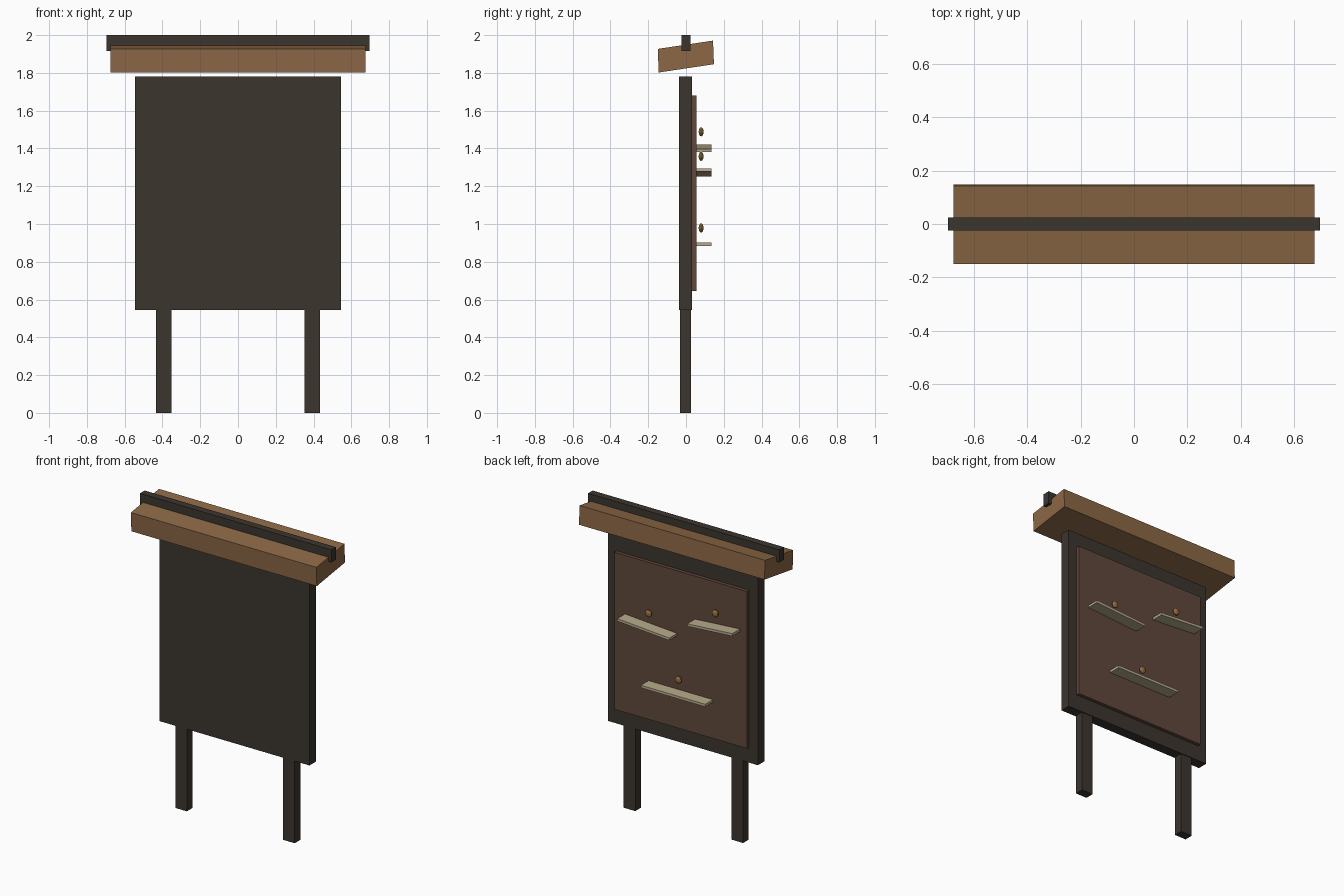
import bpy, math

if "Cube" in bpy.data.objects:
    bpy.data.objects.remove(bpy.data.objects["Cube"])


def material(name, r, g, b):
    m = bpy.data.materials.new(name)
    m.diffuse_color = (r, g, b, 1)
    m.use_nodes = True
    m.node_tree.nodes["Principled BSDF"].inputs["Base Color"].default_value = m.diffuse_color
    return m


dark_wood = material("dark wood", 0.045, 0.036, 0.028)
roof_wood = material("roof wood", 0.262, 0.138, 0.060)
cork = material("brown backing", 0.115, 0.064, 0.045)
paper = material("cream paper", 0.48, 0.41, 0.26)
brass = material("brass", 0.30, 0.15, 0.05)


def box(name, lo, hi, mat, rot=(0, 0, 0)):
    """Box between two corners, turned about its own centre."""
    centre = [(a + b) / 2 for a, b in zip(lo, hi)]
    bpy.ops.mesh.primitive_cube_add(size=1, location=centre, rotation=rot)
    o = bpy.context.object
    o.name = name
    o.scale = [b - a for a, b in zip(lo, hi)]
    o.data.materials.append(mat)
    return o


# Posts and main board
for side, x in (("left", -0.393), ("right", 0.393)):
    box(side + "_post", (x - 0.042, -0.031, 0), (x + 0.042, 0.027, 0.56), dark_wood)
box("main_board", (-0.546, -0.036, 0.544), (0.546, 0.032, 1.782), dark_wood)

# Raised backing panel on the rear
box("backing_panel", (-0.483, 0.030, 0.646), (0.483, 0.055, 1.681), cork)

# Sloped roof plank, extruded from its side profile
profile = [(-0.145, 1.802), (0.148, 1.846), (0.143, 1.971), (-0.149, 1.927)]
verts = [(x, y, z) for x in (-0.676, 0.676) for y, z in profile]
faces = [(3, 2, 1, 0), (4, 5, 6, 7)]
faces += [(i, (i + 1) % 4, (i + 1) % 4 + 4, i + 4) for i in range(4)]
mesh = bpy.data.meshes.new("roof_plank")
mesh.from_pydata(verts, [], faces)
mesh.materials.append(roof_wood)
bpy.context.collection.objects.link(bpy.data.objects.new("roof_plank", mesh))

# Ridge beam
box("ridge_beam", (-0.697, -0.024, 1.917), (0.697, 0.024, 2.0), dark_wood)

# Notices sticking out of the panel, each with a pin above: x, z, width, tilt, pin z
notices = [(0.217, 1.273, 0.38, -4, 1.358),
           (-0.268, 1.400, 0.33, 4, 1.488),
           (0.0, 0.893, 0.47, 0, 0.979)]
for i, (x, z, w, tilt, pin_z) in enumerate(notices, 1):
    box(f"notice_{i}", (x - w / 2, 0.033, z - 0.0085), (x + w / 2, 0.135, z + 0.0085),
        paper, (0, math.radians(tilt), 0))
    bpy.ops.mesh.primitive_uv_sphere_add(segments=12, ring_count=8, radius=1,
                                         location=(x, 0.08, pin_z))
    pin = bpy.context.object
    pin.name = f"pin_{i}"
    pin.scale = (0.023, 0.013, 0.024)
    pin.data.materials.append(brass)
